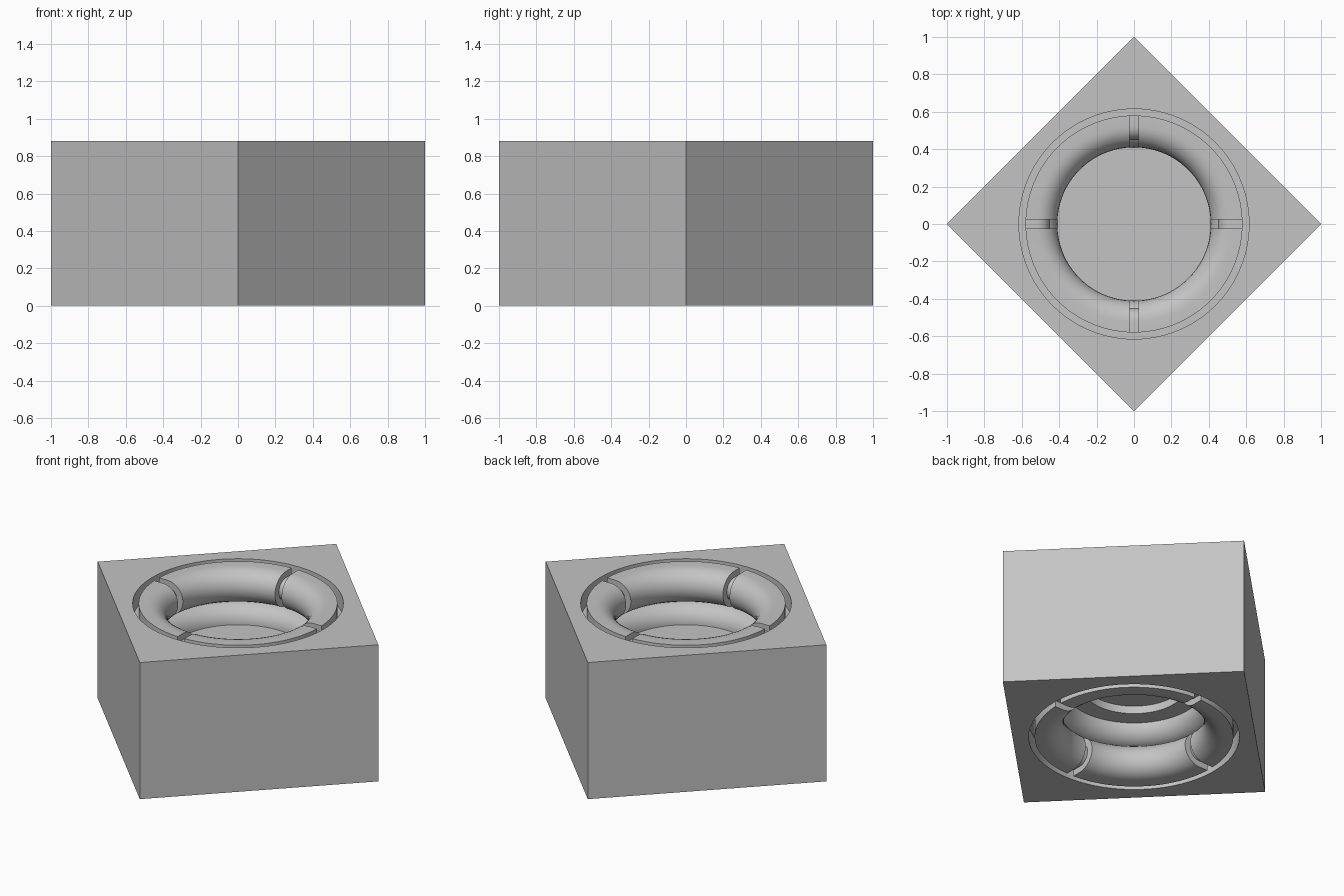
import bpy, bmesh, math
from mathutils import Matrix

HEIGHT = 0.88          # block height
TUBE = 0.11            # radius of each rounded bulge in the bore
RING = 0.52            # centre radius of the bulges
SEGMENTS = 96

old = bpy.data.objects.get("Cube")
if old:
    bpy.data.objects.remove(old, do_unlink=True)

grey = bpy.data.materials.new("light_grey")
grey.use_nodes = True
colour = (0.55, 0.55, 0.55, 1)
grey.diffuse_color = colour
grey.node_tree.nodes["Principled BSDF"].inputs["Base Color"].default_value = colour


def arc(z, radius, start, end, steps=14):
    """Inward facing bulge profile; angles are degrees from straight up."""
    pts = []
    for i in range(steps + 1):
        a = math.radians(start + (end - start) * i / steps)
        pts.append((RING - radius * math.sin(a), z + radius * math.cos(a)))
    return pts


def finish(name, bm, flip):
    """Make an object, mirrored to the underside when flip is set."""
    if flip:
        bm.transform(Matrix.Translation((0, 0, HEIGHT)) @ Matrix.Scale(-1, 4, (0, 0, 1)))
    bmesh.ops.recalc_face_normals(bm, faces=bm.faces)
    mesh = bpy.data.meshes.new(name)
    bm.to_mesh(mesh)
    bm.free()
    obj = bpy.data.objects.new(name, mesh)
    bpy.context.collection.objects.link(obj)
    mesh.materials.append(grey)
    return obj


def lathe(name, profile, flip):
    """Revolve a closed profile of (radius, z) points about the z axis."""
    bm = bmesh.new()
    loops = []
    for r, z in profile:
        if r == 0:
            loops.append([bm.verts.new((0, 0, z))] * SEGMENTS)
        else:
            turns = [math.tau * i / SEGMENTS for i in range(SEGMENTS)]
            loops.append([bm.verts.new((r * math.cos(t), r * math.sin(t), z)) for t in turns])
    for a, b in zip(loops, loops[1:] + loops[:1]):
        for i in range(SEGMENTS):
            j = (i + 1) % SEGMENTS
            corners = list(dict.fromkeys((a[i], a[j], b[j], b[i])))
            if len(corners) > 2:
                bm.faces.new(corners)
    return finish(name, bm, flip)


def slots(name, profile, width, flip):
    """Four radial slabs with the given side profile."""
    bm = bmesh.new()
    for k in range(4):
        turn = Matrix.Rotation(k * math.pi / 2, 3, "Z")
        sides = []
        for y in (-width / 2, width / 2):
            sides.append([bm.verts.new(turn @ Matrix.Translation((r, y, z)).translation)
                          for r, z in profile])
            bm.faces.new(sides[-1])
        n = len(profile)
        for i in range(n):
            j = (i + 1) % n
            bm.faces.new((sides[0][i], sides[0][j], sides[1][j], sides[1][i]))
    return finish(name, bm, flip)


# Square block standing with its corners on the axes
bm = bmesh.new()
bmesh.ops.create_cone(bm, cap_ends=True, segments=4, radius1=1, radius2=1, depth=HEIGHT,
                      matrix=Matrix.Translation((0, 0, HEIGHT / 2)))
block = finish("bored_block", bm, False)

# Cutter profiles, from the top face downwards
top = HEIGHT + 0.1
floor = HEIGHT - 3 * TUBE
cusp = HEIGHT - 2 * TUBE
bore = [(0, top), (RING, top)] + arc(HEIGHT - TUBE, TUBE, 0, 180)
bore += arc(floor, TUBE, 0, 90)[1:] + [(0, floor)]
groove = [(0.58, top), (0.615, top), (0.615, HEIGHT - TUBE), (0.58, HEIGHT - TUBE)]
slot = [(0.6, top), (0.6, HEIGHT - 0.04)] + arc(HEIGHT - TUBE, 0.07, 0, 180)
slot += [(RING - 0.005, cusp + 0.001), (0.4, cusp + 0.001), (0.4, top)]
recess = [(0, floor + 0.05), (0.3, floor + 0.05), (0.3, floor - 0.05), (0, floor - 0.05)]

# Bore, ring groove and slots on both faces, shallow recess underneath
cutters = []
for flip in (False, True):
    cutters.append(lathe("bore_cutter", bore, flip))
    cutters.append(lathe("groove_cutter", groove, flip))
    cutters.append(slots("slot_cutter", slot, 0.048, flip))
cutters.append(lathe("recess_cutter", recess, True))

bpy.context.view_layer.objects.active = block
for cutter in cutters:
    cutter.hide_render = True
    mod = block.modifiers.new("cut", "BOOLEAN")
    mod.operation = "DIFFERENCE"
    mod.solver = "EXACT"
    mod.object = cutter
    bpy.ops.object.modifier_apply(modifier=mod.name)
    bpy.data.objects.remove(cutter, do_unlink=True)

# Smooth the rounded bore and keep the edges crisp
bpy.ops.object.select_all(action="DESELECT")
block.select_set(True)
bpy.ops.object.shade_smooth_by_angle(angle=math.radians(30))
